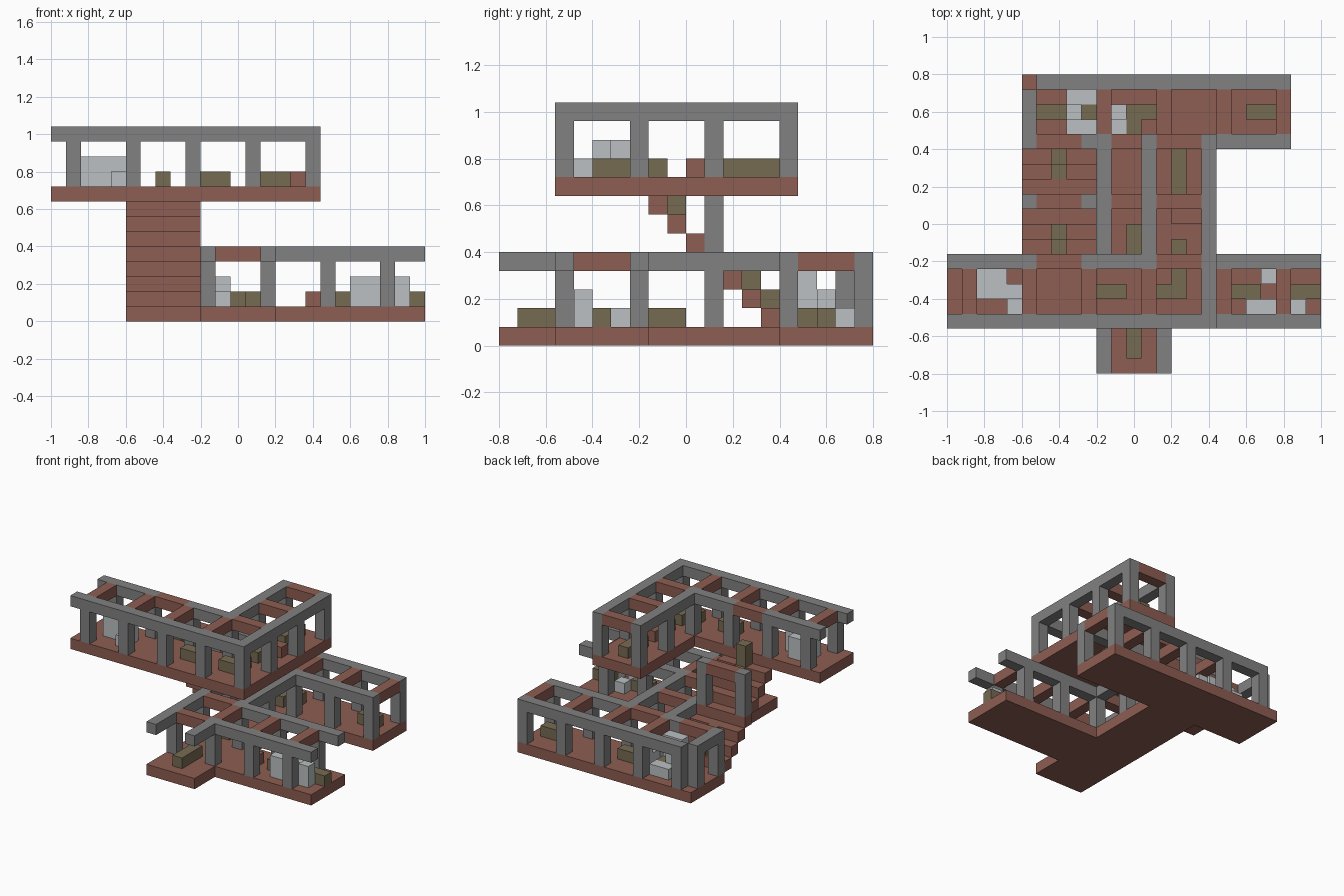
import bpy
import bmesh
from mathutils import Matrix, Vector

default = bpy.data.objects.get("Cube")
if default:
    bpy.data.objects.remove(default)

UNIT = 0.08
ORIGIN = Vector((-1.0, -0.8, 0.0))


def material(name, colour):
    mat = bpy.data.materials.new(name)
    mat.use_nodes = True
    rgba = (*colour, 1)
    mat.diffuse_color = rgba
    mat.node_tree.nodes["Principled BSDF"].inputs["Base Color"].default_value = rgba
    return mat


grey = material("grey_concrete", (.22, .22, .22))
red = material("brick_red", (.27, .11, .085))
olive = material("olive_wood", (.18, .145, .085))
pale = material("pale_stone", (.5, .53, .54))


def span(v):
    """A single number means one cell; a pair means a range."""
    return v if isinstance(v, tuple) else (v, v + 1)


def blocks(name, mat, cells):
    """One object made of boxes given as (x, y, z) cell spans."""
    bm = bmesh.new()
    for cell in cells:
        lo, hi = (Vector(c) for c in zip(*map(span, cell)))
        place = Matrix.Translation(ORIGIN + (lo + hi) * UNIT / 2)
        size = Matrix.Diagonal(((hi - lo) * UNIT).to_4d())
        size[3][3] = 1
        bmesh.ops.create_cube(bm, size=1, matrix=place @ size)
    mesh = bpy.data.meshes.new(name)
    bm.to_mesh(mesh)
    bm.free()
    mesh.materials.append(mat)
    obj = bpy.data.objects.new(name, mesh)
    bpy.context.collection.objects.link(obj)


def posts(name, base, places):
    blocks(name, grey, [(x, y, (base, base + 3)) for x, y in places])


def grid(xs, ys):
    return [(x, y) for x in xs for y in ys]


def layer(name, mat, z, areas):
    blocks(name, mat, [(x, y, z) for x, y in areas])


LOW, HIGH = 0, 8
low_roof, high_roof = LOW + 4, HIGH + 4
frames = range(3, 16, 4)        # cross frames along the depth
front_room, back_room = (4, 7), (16, 19)
hall, wing, stair_gap = (11, 14), (14, 17), (6, 9)

# Floors
layer("lower_floor", red, LOW, [((10, 15), (0, 3)), ((10, 25), (3, 8)),
                                ((10, 15), (8, 15)), ((5, 23), (15, 20))])
layer("upper_floor", red, HIGH, [((0, 18), (3, 8)), ((13, 18), (8, 16))])

# Posts
posts("lower_hall_posts", LOW + 1, grid((10, 14), frames))
posts("lower_room_posts", LOW + 1, grid((18, 22), (3, 7, 15, 19)))
posts("lower_back_posts", LOW + 1, grid((6, 10, 14), (19,)))
posts("lower_end_posts", LOW + 1, [(5, 15), (5, 18), (9, 15)])
posts("upper_room_posts", HIGH + 1, grid(range(1, 18, 4), (3, 7)))
posts("upper_wing_posts", HIGH + 1, grid((13, 17), (11, 15)))

# Long roof beams
layer("lower_hall_beams", grey, low_roof,
      [(10, (0, 16)), (14, (0, 3)), (14, (8, 15))])
layer("lower_front_beams", grey, low_roof, [((14, 25), y) for y in (3, 7)])
layer("lower_back_beams", grey, low_roof,
      [((6, 23), 19), ((14, 23), 15), (5, (15, 19)), (9, 15)])
layer("upper_room_beams", grey, high_roof,
      [((0, 18), 3), ((0, 6), 7), ((9, 14), 7)])
layer("upper_wing_beams", grey, high_roof, [(17, (4, 16)), (13, (8, 16))])

# Cross beams and lintels over the openings
layer("lower_hall_lintels", red, low_roof, [(hall, y) for y in frames])
layer("lower_front_cross_beams", red, low_roof,
      [(x, front_room) for x in (14, 18, 22)])
layer("lower_back_cross_beams", red, low_roof,
      [(x, back_room) for x in (10, 14, 18, 22)])
layer("upper_cross_beams", red, high_roof,
      [(x, front_room) for x in range(1, 14, 4)])
layer("upper_wing_lintels", red, high_roof, [(wing, y) for y in frames[1:]])
layer("lower_stair_lintel", red, low_roof, [(stair_gap, 15)])
layer("upper_stair_lintel", red, high_roof, [(stair_gap, 7)])

# Stairs with a frame halfway up
blocks("stairs", red, [((5, 10), y, 15 - y) for y in range(8, 15)])
blocks("stair_frame_posts", grey, [(x, 11, (5, 9)) for x in (5, 9)])
blocks("stair_frame_lintel", red, [(stair_gap, 11, HIGH)])
blocks("stair_crates", olive, [(7, 14, 2), (7, 13, 3), (7, 9, 7),
                               (7, 8, (8, 10))])

# Upper furniture
z = HIGH + 1
tall = (z, z + 2)
blocks("upper_seat", pale, [((2, 4), 6, tall), ((2, 5), 5, tall), (4, 4, z)])
layer("upper_tables", olive, z, [((10, 12), 5), ((14, 16), 5), (15, 6),
                                 (15, 8), (15, (12, 15))])
layer("upper_red_step", red, z, [((15, 17), 10)])

# Lower furniture
z = LOW + 1
tall = (z, z + 2)
layer("lower_hall_tables", olive, z, [(12, (1, 4)), (12, (8, 10))])
layer("lower_front_tables", olive, z, [((19, 21), 5), ((23, 25), 5)])
layer("lower_back_tables", olive, z, [((6, 8), 17), (9, 17), ((12, 14), 17),
                                      (12, 16), ((20, 22), 17)])
layer("lower_red_step", red, z, [(17, 5)])
blocks("lower_front_seats", pale, [((20, 22), 4, tall), (21, 6, z),
                                   (23, 4, tall)])
blocks("lower_back_seat", pale, [((8, 10), 16, (z, z + 3)), (8, 17, tall),
                                 ((8, 10), 18, z)])
blocks("lower_hall_seat", pale, [(11, 17, tall), (11, 16, z)])
